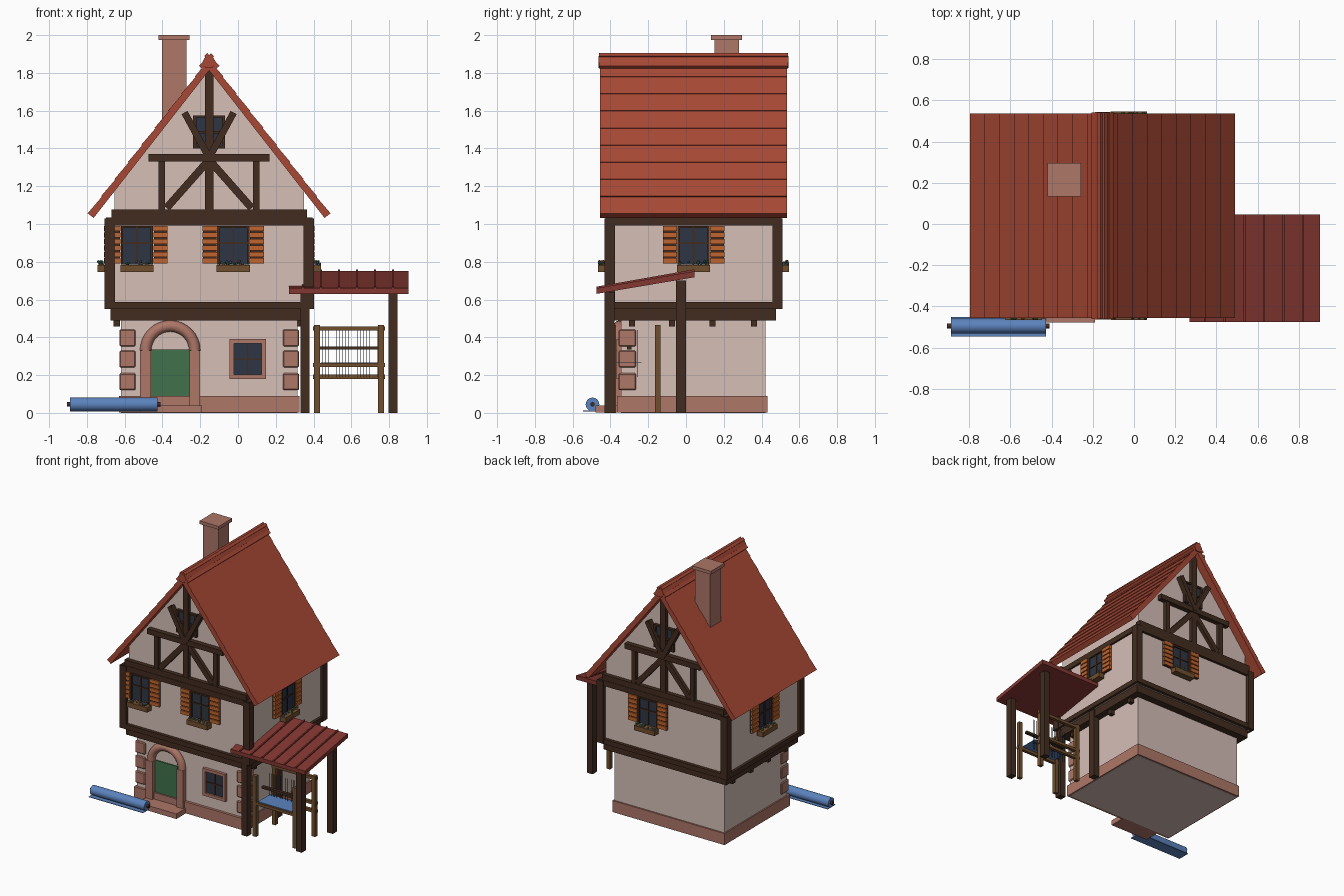
import bpy, bmesh, math, random
from mathutils import Matrix, Vector

if "Cube" in bpy.data.objects:
    bpy.data.objects.remove(bpy.data.objects["Cube"])
random.seed(4)


def material(name, r, g, b):
    m = bpy.data.materials.new(name)
    m.use_nodes = True
    lin = [(c / 255) ** 2.2 for c in (r, g, b)] + [1]
    m.diffuse_color = lin
    m.node_tree.nodes["Principled BSDF"].inputs["Base Color"].default_value = lin
    return m


PLASTER = material("plaster", 212, 189, 181)
TIMBER = material("dark_timber", 68, 48, 37)
ROOF = material("roof_tile", 166, 74, 56)
SHED = material("shed_roof", 130, 58, 52)
STONE = material("pink_stone", 172, 118, 103)
GREEN = material("green", 66, 112, 76)
GLASS = material("dark_glass", 50, 56, 70)
BLUE = material("blue_cloth", 92, 130, 188)
ORANGE = material("orange_shutter", 190, 100, 50)
WOOD = material("brown_wood", 112, 80, 50)


def prism(bm, pts, lo, hi, axis="y"):
    """Extrude a 2D profile along x (profile y,z) or y (profile x,z)."""
    def place(p, t):
        return (t, p[0], p[1]) if axis == "x" else (p[0], t, p[1])
    a = [bm.verts.new(place(p, lo)) for p in pts]
    b = [bm.verts.new(place(p, hi)) for p in pts]
    bm.faces.new(a)
    bm.faces.new(b[::-1])
    for i in range(len(pts)):
        j = (i + 1) % len(pts)
        bm.faces.new((a[i], b[i], b[j], a[j]))


def box(bm, x0, x1, y0, y1, z0, z1):
    prism(bm, [(x0, z0), (x1, z0), (x1, z1), (x0, z1)], y0, y1)


def strut(bm, p, q, width, y0, y1):
    p, q = Vector(p), Vector(q)
    n = (q - p).normalized().orthogonal() * width / 2
    prism(bm, [p - n, q - n, q + n, p + n], y0, y1)


def rod(bm, radius, length, centre, sides=16):
    m = Matrix.Translation(centre) @ Matrix.Rotation(math.pi / 2, 4, "Y")
    bmesh.ops.create_cone(bm, cap_ends=True, segments=sides, radius1=radius,
                          radius2=radius, depth=length, matrix=m)


def finish(name, bm, mat, matrix=None, smooth=False, bevel=0):
    if matrix:
        bm.transform(matrix)
    bmesh.ops.recalc_face_normals(bm, faces=bm.faces)
    mesh = bpy.data.meshes.new(name)
    bm.to_mesh(mesh)
    bm.free()
    mesh.materials.append(mat)
    ob = bpy.data.objects.new(name, mesh)
    bpy.context.collection.objects.link(ob)
    if bevel:
        mod = ob.modifiers.new("bevel", "BEVEL")
        mod.width, mod.segments = bevel, 1
    if smooth:
        bpy.ops.object.select_all(action="DESELECT")
        ob.select_set(True)
        bpy.context.view_layer.objects.active = ob
        bpy.ops.object.shade_smooth_by_angle(angle=0.7)
    return ob


def boxes(name, mat, *dims, matrix=None, bevel=0):
    bm = bmesh.new()
    for d in dims:
        box(bm, *d)
    return finish(name, bm, mat, matrix, bevel=bevel)


CX, CY = -0.153, 0.04   # centre of the house

# Ground floor walls, plinth and corner stones
boxes("ground_walls", PLASTER, (-0.62, 0.315, -0.345, 0.42, 0, 0.5))
boxes("plinth", STONE, (-0.63, 0.325, -0.365, 0.432, 0.002, 0.09))
boxes("corner_stones", STONE, *[(x, x + 0.085, -0.357, -0.265, z, z + 0.09)
      for x in (-0.628, 0.238) for z in (0.12, 0.24, 0.352)], bevel=0.006)

# Door, arched surround and step
boxes("door", GREEN, (-0.47, -0.25, -0.353, -0.34, 0.04, 0.335))
boxes("door_jambs", STONE, *[(x, x + 0.057, -0.382, -0.34, 0.04, 0.33) for x in (-0.518, -0.257)])
boxes("door_step", STONE, (-0.52, -0.19, -0.478, -0.34, 0.001, 0.04))
bm = bmesh.new()
ring = bmesh.ops.create_circle(bm, segments=12, radius=0.03,
                               matrix=Matrix.Translation((-0.229, -0.352, 0.33)))
bmesh.ops.spin(bm, geom=bm.verts[:] + bm.edges[:], cent=(-0.359, -0.352, 0.33),
               axis=(0, -1, 0), angle=math.pi, steps=16)
finish("door_arch", bm, STONE, smooth=True)

# Ground floor window
boxes("low_window_glass", GLASS, (-0.03, 0.135, -0.352, -0.34, 0.19, 0.38))
boxes("low_window_frame", STONE, (-0.045, -0.022, -0.367, -0.34, 0.18, 0.39),
      (0.125, 0.148, -0.367, -0.34, 0.18, 0.39), (-0.022, 0.125, -0.367, -0.34, 0.18, 0.202),
      (-0.022, 0.125, -0.367, -0.34, 0.368, 0.39))
boxes("low_window_bars", TIMBER, (0.047, 0.056, -0.358, -0.34, 0.2, 0.37),
      (-0.022, 0.125, -0.358, -0.34, 0.28, 0.289))

# Upper floor walls and timber frame
boxes("upper_walls", PLASTER, (-0.685, 0.38, -0.405, 0.485, 0.55, 1.03))
boxes("floor_beams", TIMBER, (-0.675, 0.37, -0.395, 0.476, 0.49, 0.55),
      (-0.705, 0.4, -0.43, 0.51, 0.55, 0.587))
rim = [(-0.70, 0.395, y, y + 0.04, 0.993, 1.035) for y in (-0.425, 0.465)]
rim += [(x, x + 0.04, -0.425, 0.505, 0.993, 1.035) for x in (-0.70, 0.355)]
boxes("top_beams", TIMBER, *rim)
boxes("corner_posts", TIMBER, *[(x, x + 0.055, y, y + 0.055, 0.55, 1.03)
      for x in (-0.707, 0.347) for y in (-0.432, 0.457)])
boxes("joist_ends", TIMBER, *[(x, x + 0.035, y - 0.016, y + 0.016, 0.457, 0.49)
      for x in (-0.66, 0.315) for y in (-0.285, -0.075, 0.14, 0.36)])


# Shuttered windows with flower boxes
def window(label, x, y, angle):
    m = Matrix.Translation((x, y, 0)) @ Matrix.Rotation(math.radians(angle), 4, "Z")
    boxes(label + "_glass", GLASS, (-0.085, 0.085, -0.008, 0.01, 0.785, 0.985), matrix=m)
    boxes(label + "_frame", TIMBER, (-0.085, -0.073, -0.02, 0, 0.785, 0.99),
          (0.073, 0.085, -0.02, 0, 0.785, 0.99), (-0.073, 0.073, -0.02, 0, 0.978, 0.99),
          (-0.005, 0.005, -0.014, 0, 0.785, 0.98), (-0.073, 0.073, -0.014, 0, 0.895, 0.904), matrix=m)
    boxes(label + "_shutter_backs", TIMBER, *[(c - 0.036, c + 0.036, -0.014, 0, 0.79, 0.99)
          for c in (-0.125, 0.125)], matrix=m)
    boxes(label + "_shutter_slats", ORANGE, *[(c - 0.038, c + 0.038, -0.024, -0.01, z, z + 0.027)
          for c in (-0.125, 0.125) for z in [0.792 + 0.034 * i for i in range(6)]], matrix=m)
    boxes(label + "_flower_box", WOOD, (-0.088, 0.088, -0.06, -0.01, 0.745, 0.782), matrix=m)
    for mat, kind, count in ((GREEN, "leaves", 9), (ORANGE, "flowers", 3), (BLUE, "blue_flowers", 3)):
        bm = bmesh.new()
        for i in range(count):
            at = (random.uniform(-0.08, 0.08), random.uniform(-0.056, -0.03), random.uniform(0.785, 0.803))
            bmesh.ops.create_icosphere(bm, subdivisions=1, radius=0.008, matrix=Matrix.Translation(at))
        finish(label + "_" + kind, bm, mat, m)


window("front_window_a", -0.535, -0.405, 0)
window("front_window_b", -0.025, -0.405, 0)
window("back_window", -0.025, 0.485, 180)
window("left_side_window", 0.38, CY, 90)
window("right_side_window", -0.685, CY, -90)

# Gable walls
bm = bmesh.new()
prism(bm, [(-0.655, 1.03), (0.35, 1.03), (0.35, 1.19), (CX, 1.835), (-0.655, 1.19)], -0.39, 0.47)
finish("gable_walls", bm, PLASTER)

# Gable timbers, mirrored to the back
for label, m in (("front", Matrix.Identity(4)),
                 ("back", Matrix.Translation((0, 2 * CY, 0)) @ Matrix.Scale(-1, 4, (0, 1, 0)))):
    bm = bmesh.new()
    box(bm, -0.67, 0.365, -0.422, -0.38, 1.03, 1.078)
    box(bm, CX - 0.32, CX + 0.32, -0.428, -0.38, 1.33, 1.37)
    box(bm, CX - 0.023, CX + 0.023, -0.42, -0.38, 1.07, 1.82)
    for s in (-1, 1):
        box(bm, CX + s * 0.25 - 0.017, CX + s * 0.25 + 0.017, -0.42, -0.38, 1.07, 1.34)
        strut(bm, (CX + s * 0.225, 1.085), (CX, 1.34), 0.04, -0.417, -0.38)
        strut(bm, (CX + s * 0.13, 1.59), (CX, 1.35), 0.036, -0.432, -0.38)
        box(bm, CX + s * 0.076 - 0.008, CX + s * 0.076 + 0.008, -0.412, -0.38, 1.4, 1.575)
    for z in (1.4, 1.48, 1.563):
        box(bm, CX - 0.08, CX + 0.08, -0.412, -0.38, z, z + 0.012)
    finish(label + "_gable_timbers", bm, TIMBER, m)
    boxes(label + "_gable_glass", GLASS, (CX - 0.08, CX + 0.08, -0.399, -0.38, 1.4, 1.57), matrix=m)

# Roof slopes with overlapping rows
ROWS = 9
top, drop = Vector((CX, 1.868)), Vector((0.638, -0.815))
for s, label in ((-1, "right"), (1, "left")):
    along = Vector((s * drop.x, drop.y))
    out = Vector((s * -drop.y, drop.x)).normalized()
    bm = bmesh.new()
    prism(bm, [top, top + along, top + along - out * 0.034, top - Vector((0, 0.055))], -0.455, 0.535)
    for i in range(ROWS):
        a, b = top + along * (i / ROWS), top + along * ((i + 1) / ROWS)
        prism(bm, [a, b, b + out * 0.006, a + out * 0.001], -0.455, 0.535)
    finish(label + "_roof_slope", bm, ROOF)

# Ridge
bm = bmesh.new()
for s in (-1, 1):
    strut(bm, (CX + s * 0.046, 1.83), (CX - s * 0.018, 1.897), 0.022, -0.46, 0.54)
prism(bm, [(CX + 0.036 * math.cos(k * math.pi / 3), 1.857 + 0.036 * math.sin(k * math.pi / 3))
           for k in range(6)], -0.463, 0.543)
finish("roof_ridge", bm, ROOF)

# Chimney
boxes("chimney", STONE, (-0.402, -0.272, 0.15, 0.28, 1.45, 1.98))
boxes("chimney_cap", STONE, (-0.42, -0.257, 0.133, 0.297, 1.975, 2.0))

# Lean-to shelter
bm = bmesh.new()
prism(bm, [(-0.475, 0.63), (-0.475, 0.66), (0.045, 0.75), (0.045, 0.718)], 0.27, 0.903, "x")
for x in (0.345, 0.44, 0.535, 0.63, 0.725, 0.82):
    prism(bm, [(-0.475, 0.655), (-0.475, 0.668), (0.045, 0.76), (0.045, 0.745)], x - 0.005, x + 0.005, "x")
finish("shelter_roof", bm, SHED)
boxes("shelter_posts", TIMBER, *[(x - 0.024, x + 0.024, y - 0.026, y + 0.026, 0, z)
      for x, y, z in ((0.355, -0.405, 0.64), (0.82, -0.405, 0.64), (0.82, -0.027, 0.7), (0.355, -0.027, 0.7))])

# Loom
boxes("loom_posts", WOOD, *[(x - 0.015, x + 0.015, y - 0.015, y + 0.015, 0, 0.465)
      for x in (0.418, 0.757) for y in (-0.385, -0.15)])
boxes("loom_rails", WOOD, *[(0.397, 0.778, y - 0.012, y + 0.012, z, z + 0.022)
      for y, z in ((-0.15, 0.435), (-0.385, 0.242), (-0.15, 0.242), (-0.15, 0.18))])
boxes("loom_beater", TIMBER, (0.42, 0.77, -0.312, -0.288, 0.335, 0.352))
boxes("loom_cloth", BLUE, (0.44, 0.74, -0.385, -0.235, 0.263, 0.268))
boxes("loom_threads", GLASS, *[(x, x + 0.002, -0.256, -0.254, 0.19, 0.44)
      for x in [0.445 + 0.0155 * i for i in range(20)]])

# Cloth roll with a loose end on the ground
bm = bmesh.new()
rod(bm, 0.036, 0.462, (-0.658, -0.495, 0.045), 24)
finish("cloth_roll", bm, BLUE, smooth=True)
boxes("cloth_loose_end", BLUE, (-0.889, -0.427, -0.545, -0.452, 0.008, 0.012))
bm = bmesh.new()
rod(bm, 0.012, 0.497, (-0.658, -0.495, 0.045), 12)
finish("roll_core", bm, TIMBER, smooth=True)
